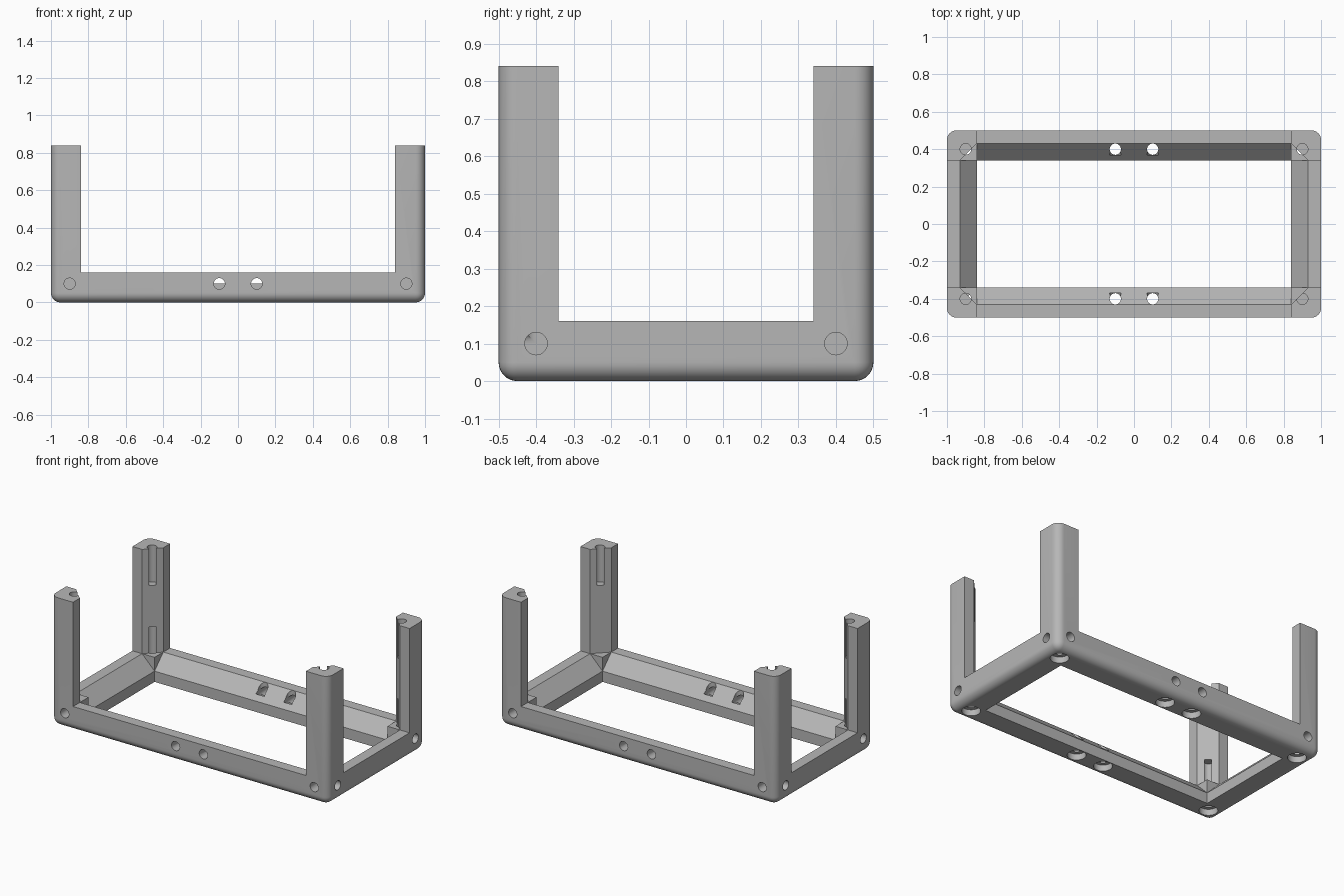
import bpy, bmesh, math
from mathutils import Matrix, Vector

if "Cube" in bpy.data.objects:
    bpy.data.objects.remove(bpy.data.objects["Cube"])

HX, HY, H = 1.0, 0.5, 0.84        # half length, half width, height
BAR, LIP = 0.16, 0.07             # bar thickness, flat left beside the chamfer
ROUND = 0.05                      # outer edge radius
HOLE, SEAT = 0.03, 0.055          # screw hole and foot recess radii
IX, IY = HX - BAR, HY - BAR       # inner opening
SIGNS = (-1, 1)

grey = bpy.data.materials.new("matte grey")
grey.use_nodes = True
tone = (0.47, 0.47, 0.47, 1)
grey.diffuse_color = tone
grey.node_tree.nodes["Principled BSDF"].inputs["Base Color"].default_value = tone


def make_object(name, bm):
    bmesh.ops.recalc_face_normals(bm, faces=bm.faces)
    mesh = bpy.data.meshes.new(name)
    bm.to_mesh(mesh)
    bm.free()
    mesh.materials.append(grey)
    ob = bpy.data.objects.new(name, mesh)
    bpy.context.collection.objects.link(ob)
    return ob


def box_mesh(lo, hi):
    bm = bmesh.new()
    bmesh.ops.create_cube(bm, size=1)
    lo, hi = Vector(lo), Vector(hi)
    for v in bm.verts:
        v.co = Vector((v.co[i] + 0.5) * (hi[i] - lo[i]) + lo[i] for i in range(3))
    return bm


def prism(points, offset):
    bm = bmesh.new()
    face = bm.faces.new([bm.verts.new(p) for p in points])
    made = bmesh.ops.extrude_face_region(bm, geom=[face])["geom"]
    moved = [g for g in made if isinstance(g, bmesh.types.BMVert)]
    bmesh.ops.translate(bm, verts=moved, vec=offset)
    return make_object("cutter", bm)


def drill(start, end, radius):
    start, end = Vector(start), Vector(end)
    axis = end - start
    turn = Vector((0, 0, 1)).rotation_difference(axis).to_matrix().to_4x4()
    bm = bmesh.new()
    bmesh.ops.create_cone(bm, cap_ends=True, segments=32, radius1=radius,
                          radius2=radius, depth=axis.length,
                          matrix=Matrix.Translation((start + end) / 2) @ turn)
    return make_object("cutter", bm)


def cut(body, cutter):
    mod = body.modifiers.new("cut", "BOOLEAN")
    mod.operation, mod.solver, mod.object = "DIFFERENCE", "EXACT", cutter
    bpy.context.view_layer.update()
    graph = bpy.context.evaluated_depsgraph_get()
    mesh = bpy.data.meshes.new_from_object(body.evaluated_get(graph))
    body.modifiers.clear()
    body.data = mesh
    bpy.data.objects.remove(cutter)


# Solid block with rounded outer uprights and base edges
bm = box_mesh((-HX, -HY, 0), (HX, HY, H))
edges = [e for e in bm.edges if min(v.co.z for v in e.verts) < 0.01]
bmesh.ops.bevel(bm, geom=edges, offset=ROUND, segments=8, profile=0.5, affect="EDGES")
frame = make_object("corner_post_frame", bm)

# Clear the centre and the four open sides, leaving bars and posts
for lo, hi in (((-IX, -IY, -1), (IX, IY, 2)),
               ((-IX, -1, BAR), (IX, 1, 2)),
               ((-2, -IY, BAR), (2, IY, 2))):
    cut(frame, make_object("cutter", box_mesh(lo, hi)))

# Sloped inner top edge of each bar
c, e = BAR - LIP, 0.02
for s in SIGNS:
    slope = [(c + e, e), (-e, -c - e), (-e, e)]
    cut(frame, prism([(-IX, s * (IY + u), BAR + w) for u, w in slope], (2 * IX, 0, 0)))
    cut(frame, prism([(s * (IX + u), -IY, BAR + w) for u, w in slope], (0, 2 * IY, 0)))

# Corner posts: sloped inner corner, screw holes and foot recesses
A = 0.1                            # hole distance from the outer faces
for sx in SIGNS:
    for sy in SIGNS:
        corner = [(c + e, -e), (-e, c + e), (-e, -e)]
        cut(frame, prism([(sx * (IX + u), sy * (IY + v), BAR) for u, v in corner], (0, 0, 1)))
        x, y = sx * (HX - A), sy * (HY - A)
        cut(frame, drill((x, y, 0.6), (x, y, 1), HOLE))
        cut(frame, drill((x, y, -0.1), (x, y, 0.33), HOLE))
        cut(frame, drill((x, y, -0.1), (x, y, 0.04), SEAT))
        cut(frame, drill((x, sy * 0.6, A), (x, sy * 0.37, A), HOLE))
        cut(frame, drill((sx * 1.1, y, A), (sx * 0.87, y, A), HOLE))

        # Paired holes in the middle of the long bars
        x = sx * A
        cut(frame, drill((x, y, -0.1), (x, y, 0.3), HOLE))
        cut(frame, drill((x, y, -0.1), (x, y, 0.04), SEAT))
        cut(frame, drill((x, sy * 0.6, A), (x, sy * 0.37, A), HOLE))

bpy.ops.object.select_all(action="DESELECT")
frame.select_set(True)
bpy.context.view_layer.objects.active = frame
bpy.ops.object.shade_smooth_by_angle(angle=math.radians(30))
